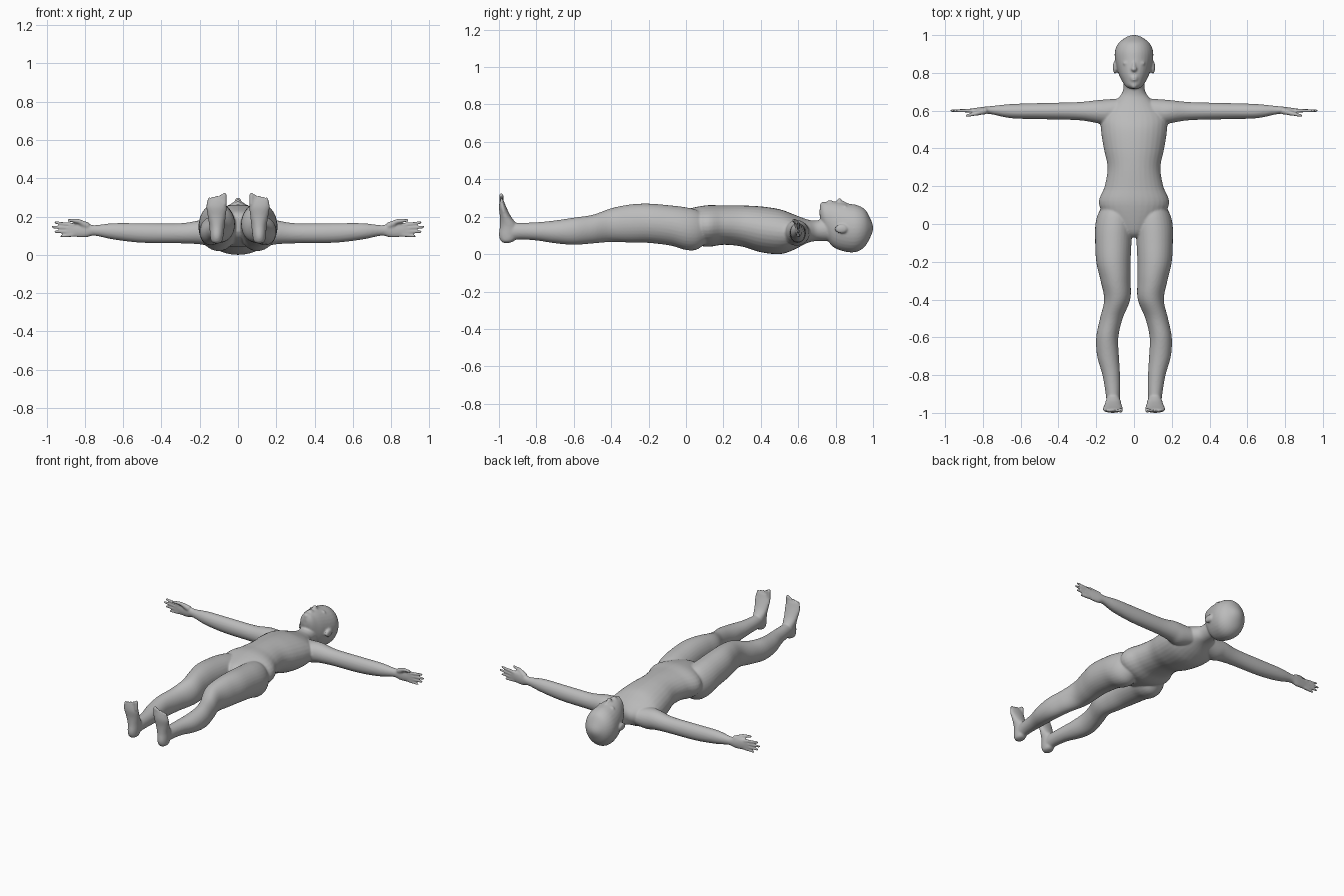
import bpy, bmesh, math
from mathutils import Vector, Matrix

cube = bpy.data.objects.get("Cube")
if cube:
    bpy.data.objects.remove(cube, do_unlink=True)

skin = bpy.data.materials.new("plain grey")
skin.use_nodes = True
GREY = (.5, .5, .5, 1)
skin.diffuse_color = GREY
skin.node_tree.nodes["Principled BSDF"].inputs["Base Color"].default_value = GREY

AXES = {"x": (0, 1, 2), "y": (1, 0, 2), "z": (2, 0, 1)}
SIDES = 32
STEPS = 5
body = bmesh.new()


def spline(before, start, end, after, t):
    """Catmull-Rom blend of four neighbouring rows."""
    blended = []
    for a, b, c, d in zip(before, start, end, after):
        leave, arrive = (c - a) / 2, (d - b) / 2
        bend = 3 * (c - b) - 2 * leave - arrive
        twist = 2 * (b - c) + leave + arrive
        blended.append(b + t * (leave + t * (bend + t * twist)))
    return blended


def loft(axis, rows, mirrors=(1, -1)):
    """Tube of oval sections; row = position, min and max across, min and max up."""
    last = len(rows) - 1
    dense = []
    for i in range(last):
        neighbours = [rows[max(0, min(last, i + k))] for k in (-1, 0, 1, 2)]
        dense += [spline(*neighbours, step / STEPS) for step in range(STEPS)]
    dense.append(rows[last])
    for mirror in mirrors:
        rings = []
        for position, left, right, low, high in dense:
            ring = []
            for k in range(SIDES):
                angle = math.tau * k / SIDES
                across = (left + right + (right - left) * math.cos(angle)) / 2
                up = (low + high + (high - low) * math.sin(angle)) / 2
                point = Vector()
                for index, value in zip(AXES[axis], (position, across, up)):
                    point[index] = value
                point.x *= mirror
                ring.append(body.verts.new(point))
            rings.append(ring)
        for near, far in zip(rings, rings[1:]):
            for k in range(SIDES):
                body.faces.new((near[k - 1], near[k], far[k], far[k - 1]))
        body.faces.new(rings[0])
        body.faces.new(rings[-1])


def ball(centre, size, mirrors=(1, -1), tilt=0):
    """Ellipsoid, turned about its crosswise axis by tilt."""
    for mirror in mirrors:
        place = Matrix.Translation((centre[0] * mirror, centre[1], centre[2]))
        turn = Matrix.Rotation(tilt, 4, "X")
        bmesh.ops.create_uvsphere(body, u_segments=SIDES, v_segments=SIDES // 2, radius=1,
                                  matrix=place @ turn @ Matrix.Diagonal((*size, 1)))


def digit(start, end, base_radius, tip_radius):
    """Tapered finger or toe with a rounded tip on both sides."""
    for mirror in (1, -1):
        a, b = Vector(start), Vector(end)
        a.x *= mirror
        b.x *= mirror
        turn = (b - a).to_track_quat("Z", "Y").to_matrix().to_4x4()
        bmesh.ops.create_cone(body, cap_ends=True, segments=SIDES // 2, radius1=base_radius,
                              radius2=tip_radius, depth=(b - a).length,
                              matrix=Matrix.Translation((a + b) / 2) @ turn)
        bmesh.ops.create_uvsphere(body, u_segments=SIDES // 2, v_segments=SIDES // 4,
                                  radius=tip_radius, matrix=Matrix.Translation(b))


def central(rows):
    """Rows of position, half width, low and high, made even about the middle."""
    return [(y, -half, half, low, high) for y, half, low, high in rows]


# torso and neck
CENTRE = (1,)
loft("y", central([
    (-.07, .03, .12, .2), (-.03, .1, .08, .23), (.1, .185, .04, .26), (.2, .155, .05, .26),
    (.3, .14, .04, .26), (.4, .16, .01, .255), (.5, .175, 0, .24), (.57, .17, .02, .215),
    (.65, .1, .06, .185), (.7, .06, .07, .18), (.77, .055, .07, .2)]), CENTRE)

# head: jaw to crown
loft("y", central([
    (.715, .02, .2, .25), (.73, .045, .14, .275), (.76, .065, .07, .28), (.8, .083, .03, .28),
    (.87, .1, .01, .27), (.92, .1, .015, .26), (.96, .08, .045, .235),
    (.99, .04, .1, .18), (1, .01, .13, .15)]), CENTRE)

# face: nose, lips, chin, eyes and ears
ball((0, .84, .27), (.01, .03, .015), CENTRE, tilt=-.4)
ball((0, .82, .28), (.016, .014, .02), CENTRE)
for lip_y in (.764, .777):
    ball((0, lip_y, .277), (.02, .007, .012), CENTRE)
ball((0, .735, .26), (.02, .02, .02), CENTRE)
ball((.04, .85, .245), (.02, .012, .02))
ball((.1, .83, .135), (.012, .035, .024))

# arms and palms
loft("x", [
    (.06, .55, .665, .06, .17), (.14, .525, .66, .045, .18), (.2, .535, .655, .055, .18),
    (.3, .55, .645, .06, .165), (.5, .555, .64, .063, .165), (.65, .56, .635, .08, .165),
    (.75, .58, .625, .1, .155), (.8, .585, .62, .09, .165), (.87, .59, .61, .095, .165),
    (.885, .595, .608, .1, .16)])

# fingers, fanned out from the palm, and thumb
for i, reach in enumerate((.955, .968, .955, .925)):
    fan = 1.5 - i
    digit((.86, .6, .13 + .017 * fan), (reach, .6, .133 + .024 * fan), .011, .007)
knuckle = (.835, .585, .176)
digit((.785, .6, .15), knuckle, .019, .012)
digit(knuckle, (.885, .574, .18), .012, .008)

# legs
loft("y", [
    (.12, .04, .15, .07, .2), (.06, .01, .187, .025, .235), (0, .004, .204, .022, .25),
    (-.08, .012, .206, .045, .26), (-.2, .018, .2, .06, .27), (-.3, .018, .177, .062, .265),
    (-.4, .02, .158, .065, .245), (-.5, .06, .18, .057, .21), (-.6, .083, .2, .05, .195),
    (-.7, .08, .195, .058, .18), (-.8, .074, .167, .073, .17), (-.9, .073, .15, .078, .167),
    (-.97, .08, .143, .064, .17)])

# feet, soles facing forward
loft("z", [
    (.06, .1, .122, -.975, -.945), (.07, .083, .14, -.99, -.92), (.1, .076, .146, -1, -.9),
    (.15, .07, .15, -.995, -.9), (.2, .064, .158, -.995, -.935), (.25, .058, .166, -1, -.96),
    (.29, .064, .16, -.995, -.976)])

# toes, largest on the inner side
for i in range(5):
    x = .071 + .02 * i
    radius = .008 if i else .012
    digit((x, -.985, .26), (x, -.987, .313 - .005 * i), radius, radius)

# blend the parts into one smooth skin
bmesh.ops.recalc_face_normals(body, faces=body.faces)
mesh = bpy.data.meshes.new("body")
body.to_mesh(mesh)
body.free()
mesh.materials.append(skin)
figure = bpy.data.objects.new("body", mesh)
bpy.context.collection.objects.link(figure)
blend = figure.modifiers.new("blend", "REMESH")
blend.mode = "VOXEL"
blend.voxel_size = .006
blend.use_smooth_shade = True
relax = figure.modifiers.new("relax", "SMOOTH")
relax.iterations = 4
